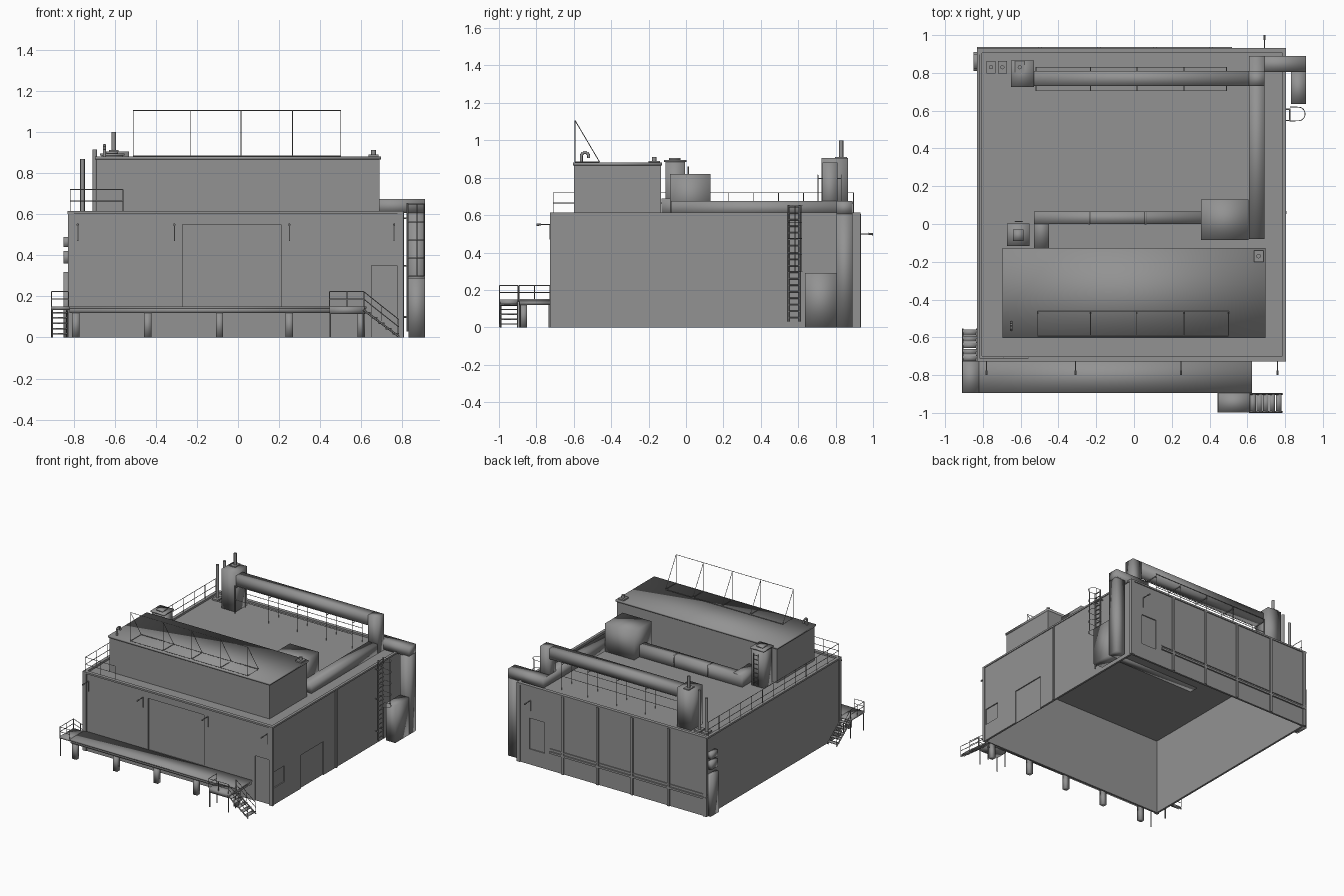
import bpy, bmesh, math
from mathutils import Vector, Matrix

grey = bpy.data.materials.new("dark_grey")
grey.diffuse_color = (0.29, 0.29, 0.29, 1)


def finish(name, bm, angle=0):
    me = bpy.data.meshes.new(name)
    bmesh.ops.recalc_face_normals(bm, faces=bm.faces)
    bm.to_mesh(me)
    bm.free()
    me.materials.append(grey)
    ob = bpy.data.objects.new(name, me)
    bpy.context.collection.objects.link(ob)
    if angle:
        bpy.context.view_layer.objects.active = ob
        ob.select_set(True)
        bpy.ops.object.shade_smooth_by_angle(angle=math.radians(angle))
        ob.select_set(False)
    return ob


def boxes(name, *dims, soft=False):
    """Each item is x0, x1, y0, y1, z0, z1; soft shades smoothly over the edges."""
    bm = bmesh.new()
    for x0, x1, y0, y1, z0, z1 in dims:
        m = Matrix.Translation(((x0 + x1) / 2, (y0 + y1) / 2, (z0 + z1) / 2))
        bmesh.ops.create_cube(bm, size=1, matrix=m @ Matrix.Diagonal((x1 - x0, y1 - y0, z1 - z0, 1)))
    return finish(name, bm, 100 if soft else 0)


def rods(name, segs, r=0.003, n=6):
    """Straight bars between point pairs."""
    bm = bmesh.new()
    for a, b in segs:
        a, b = Vector(a), Vector(b)
        d = b - a
        m = Matrix.Translation((a + b) / 2) @ d.to_track_quat('Z', 'Y').to_matrix().to_4x4()
        bmesh.ops.create_cone(bm, cap_ends=True, segments=n, radius1=r, radius2=r, depth=d.length, matrix=m)
    return finish(name, bm, 40 if n > 6 else 0)


def path(pts):
    return list(zip(pts, pts[1:]))


def up(p, h):
    return (p[0], p[1], p[2] + h)


def railing(name, posts, h, r=0.0022):
    """Posts with a top and a middle rail."""
    segs = [(p, up(p, h)) for p in posts]
    for k in (h, h / 2):
        segs += path([up(p, k) for p in posts])
    return rods(name, segs, r)


# hall shell, open underneath
T = 0.015
X0, X1, Y0, Y1, H = -0.82, 0.80, -0.72, 0.925, 0.61
walls = boxes("hall_walls", (X0, X1, Y0, Y1, 0, H))
cutters = [boxes("cutter", c) for c in (
    (X0 + T, X1 - T, Y0 + T, Y1 - T, -0.1, 0.9),
    (-0.27, 0.21, -0.8, Y0 + 0.008, 0.15, 0.55),
    (0.65, 0.775, -0.8, Y0 + 0.008, -0.1, 0.35),
    (X1 - 0.008, 0.9, -0.37, -0.09, -0.1, 0.26),
    (X1 - 0.008, 0.9, -0.70, -0.57, 0.13, 0.255),
    (0.57, 0.70, Y1 - 0.008, 1.0, 0.12, 0.36))]
bpy.context.view_layer.objects.active = walls
for c in cutters:
    mod = walls.modifiers.new("cut", 'BOOLEAN')
    mod.operation, mod.solver, mod.object = 'DIFFERENCE', 'EXACT', c
    bpy.ops.object.modifier_apply(modifier=mod.name)
for c in cutters:
    bpy.data.objects.remove(c)
boxes("flat_roof", (X0 + 0.01, X1 - 0.01, Y0 + 0.01, Y1 - 0.01, 0.59, 0.60))

# parapet cap, corner strips and wall columns
boxes("parapet_cap", (-0.83, 0.806, -0.728, -0.70, 0.602, 0.615), (-0.83, 0.806, 0.905, 0.932, 0.602, 0.615),
      (-0.83, -0.805, -0.70, 0.905, 0.602, 0.615), (0.785, 0.806, -0.70, 0.905, 0.602, 0.615))
boxes("corner_strips", *[(x, x + 0.03, y, y + 0.02, 0, 0.605)
                         for x in (-0.828, 0.776) for y in (-0.727, 0.912)])
boxes("back_columns", *[(x - 0.009, x + 0.009, 0.92, 0.936, 0, 0.605) for x in (-0.5, -0.185, 0.11, 0.41)])
boxes("back_wall_bars", (-0.83, 0.52, 0.92, 0.936, 0.135, 0.15), (-0.83, 0.52, 0.92, 0.932, 0.165, 0.172))
boxes("side_column", (0.795, 0.808, 0.053, 0.068, 0, 0.605))

# wall lamps on bent arms
for i, x in enumerate((-0.78, -0.31, 0.25, 0.76)):
    rods(f"front_lamp_{i}", [((x, -0.726, 0.47), (x, -0.726, 0.55)), ((x, -0.726, 0.55), (x, -0.78, 0.55))], 0.003)
    rods(f"front_lamp_head_{i}", [((x, -0.775, 0.55), (x, -0.80, 0.548))], 0.006)
rods("back_lamp", [((0.69, 0.928, 0.42), (0.69, 0.928, 0.5)), ((0.69, 0.928, 0.5), (0.69, 0.98, 0.5))], 0.003)
rods("back_lamp_head", [((0.69, 0.975, 0.5), (0.69, 1.0, 0.498))], 0.006)

# loading platform and legs
boxes("loading_platform", (-0.82, 0.62, -0.89, -0.72, 0.12, 0.145), (-0.82, 0.625, -0.895, -0.72, 0.14, 0.152),
      (-0.91, -0.82, -0.895, -0.725, 0.135, 0.15), soft=True)
boxes("platform_legs", *[(x - 0.018, x + 0.018, -0.885, -0.85, 0, 0.12) for x in (-0.79, -0.44, -0.09, 0.25, 0.6)],
      soft=True)

# front stairs, descending to the right
boxes("front_landing", (0.445, 0.615, -0.995, -0.895, 0.115, 0.15), soft=True)
boxes("front_steps", *[(0.615 + i * 0.034, 0.645 + i * 0.034, -0.995, -0.9, 0.118 - i * 0.026, 0.125 - i * 0.026)
                       for i in range(5)], soft=True)
rods("front_stair_strings", [((0.61, y, 0.135), (0.785, y, 0.003)) for y in (-0.995, -0.9)], 0.005)
rods("front_landing_legs", [((x, y, 0), (x, y, 0.12)) for x in (0.45, 0.61) for y in (-0.99, -0.9)], 0.004)
railing("front_landing_rail", [(0.445, -0.897, 0.15), (0.445, -0.997, 0.15), (0.53, -0.997, 0.15),
                               (0.613, -0.997, 0.15), (0.70, -0.997, 0.08), (0.783, -0.997, 0.015)], 0.073)
railing("front_stair_inner_rail", [(0.613, -0.9, 0.15), (0.70, -0.9, 0.08), (0.783, -0.9, 0.015)], 0.073)

# side stairs, descending to the back along the left wall
boxes("side_steps", *[(-0.908, -0.83, -0.725 + i * 0.034, -0.695 + i * 0.034, 0.118 - i * 0.026, 0.125 - i * 0.026)
                      for i in range(5)], soft=True)
rods("side_stair_strings", [((x, -0.73, 0.135), (x, -0.555, 0.003)) for x in (-0.907, -0.832)], 0.005)
railing("side_stair_rail", [(-0.825, -0.893, 0.15), (-0.908, -0.893, 0.15), (-0.908, -0.81, 0.15),
                            (-0.908, -0.727, 0.15), (-0.908, -0.64, 0.08), (-0.908, -0.557, 0.015)], 0.073)
rods("side_landing_legs", [((-0.905, y, 0), (-0.905, y, 0.14)) for y in (-0.89, -0.73)], 0.004)

# utility boxes on the left wall
boxes("utility_boxes", (-0.85, -0.82, 0.81, 0.91, 0, 0.32), (-0.85, -0.82, 0.82, 0.90, 0.36, 0.42),
      (-0.85, -0.82, 0.82, 0.90, 0.44, 0.49), soft=True)

# long rooftop housing with lid
boxes("roof_housing", (-0.69, 0.69, -0.598, -0.135, 0.595, 0.868))
boxes("housing_lid", (-0.697, 0.697, -0.604, -0.128, 0.866, 0.88), soft=True)


# braced panel frame on the lid
xs, y, yb, z0, z1 = (-0.51, -0.23, 0.015, 0.265, 0.5), -0.593, -0.462, 0.884, 1.106
segs = [((xs[0], yy, z), (xs[-1], yy, z)) for yy, z in ((y, z0), (y, z1), (yb, z0))]
for x in xs:
    segs += path([(x, y, z0), (x, y, z1), (x, yb, z0), (x, y, z0)])
rods("housing_frame", segs, 0.0022, 4)

# trestle under the high duct
for side, y in (("front", 0.705), ("back", 0.83)):
    railing(f"trestle_{side}", [(x, y, 0.60) for x in (-0.52, -0.23, 0.015, 0.265, 0.49)], 0.215)
rods("trestle_ties", [((x, 0.705, 0.795), (x, 0.83, 0.795)) for x in (-0.52, -0.23, 0.015, 0.265, 0.49)], 0.003)

# gooseneck and small vent on the lid
neck = [(-0.65, -0.56 + 0.02 * (1 - math.cos(a)), 0.915 + 0.02 * math.sin(a)) for a in
        [math.pi * i / 6 for i in range(7)]]
rods("gooseneck", path([(-0.65, -0.56, 0.875)] + neck + [(-0.65, -0.52, 0.905)]), 0.008, 10)
boxes("lid_vent_base", (0.635, 0.685, -0.2, -0.14, 0.88, 0.89))
rods("lid_vent", [((0.66, -0.17, 0.88), (0.66, -0.17, 0.912))], 0.012, 12)

# fan box and low duct behind the housing
boxes("fan_box", (0.355, 0.605, -0.085, 0.13, 0.585, 0.82), soft=True)
boxes("low_duct", (-0.53, 0.36, -0.0, 0.065, 0.585, 0.69), (-0.53, -0.45, -0.13, 0.065, 0.60, 0.69),
      (-0.242, -0.232, -0.002, 0.067, 0.6, 0.692), (0.055, 0.065, -0.002, 0.067, 0.6, 0.692), soft=True)
boxes("roof_cabinet", (-0.665, -0.56, -0.11, -0.005, 0.60, 0.89), (-0.672, -0.553, -0.117, 0.002, 0.885, 0.895),
      (-0.64, -0.585, -0.09, -0.03, 0.895, 0.905), soft=True)
rods("cabinet_ladder", [((x, 0.012, 0.62), (x, 0.012, 0.86)) for x in (-0.63, -0.59)] +
     [((-0.63, 0.012, 0.64 + i * 0.035), (-0.59, 0.012, 0.64 + i * 0.035)) for i in range(7)], 0.003)

# large duct run, tower and pipes at the back
boxes("roof_duct", (0.61, 0.69, -0.08, 0.89, 0.60, 0.675), soft=True)
boxes("duct_riser", (0.61, 0.69, 0.73, 0.81, 0.60, 0.88), soft=True)
boxes("high_duct", (-0.54, 0.61, 0.73, 0.81, 0.80, 0.88), soft=True)
boxes("chimney_tower", (-0.65, -0.53, 0.725, 0.865, 0.595, 0.905), soft=True)
for n, x, top, z in (("tower_pipe", -0.605, 1.0, 0.90), ("vent_pipe_a", -0.757, 0.87, 0.60),
                     ("vent_pipe_b", -0.697, 0.915, 0.60)):
    rods(n, [((x, 0.83, z), (x, 0.83, top))], 0.011, 12)
    boxes(n + "_base", (x - 0.024, x + 0.024, 0.796, 0.862, z, z + 0.012))

# duct going over the edge and down the right wall
boxes("edge_duct", (0.61, 0.91, 0.805, 0.89, 0.605, 0.675), soft=True)
boxes("wall_duct", (0.83, 0.91, 0.805, 0.89, 0.0, 0.61), (0.83, 0.91, 0.635, 0.805, 0.0, 0.29), soft=True)

# roof edge railing
railing("roof_railing", [(-0.56, -0.71, 0.61), (-0.69, -0.71, 0.61)] +
        [(-0.817, -0.71 + i * 1.605 / 12, 0.61) for i in range(13)], 0.11)

# caged wall ladder
rods("ladder_rails", [((0.825, y, 0.03), (0.825, y, 0.655)) for y in (0.548, 0.607)], 0.005)
rods("ladder_rungs", [((0.825, 0.548, 0.05 + i * 0.035), (0.825, 0.607, 0.05 + i * 0.035)) for i in range(18)], 0.004)
rods("ladder_brackets", [((0.795, y, z), (0.825, y, z)) for y in (0.548, 0.607) for z in (0.1, 0.35, 0.58)], 0.004)
hoop = [(0.825, 0.545)] + [(0.872 + 0.034 * math.cos(a), 0.5825 + 0.036 * math.sin(a)) for a in
                           [math.pi * (i / 8 - 0.5) for i in range(9)]] + [(0.825, 0.62)]
cage = [s for i in range(5) for s in path([(x, y, 0.30 + i * 0.0875) for x, y in hoop])]
cage += [((x, y, 0.30), (x, y, 0.65)) for x, y in hoop[1:10:4]]
rods("ladder_cage", cage, 0.002, 4)
